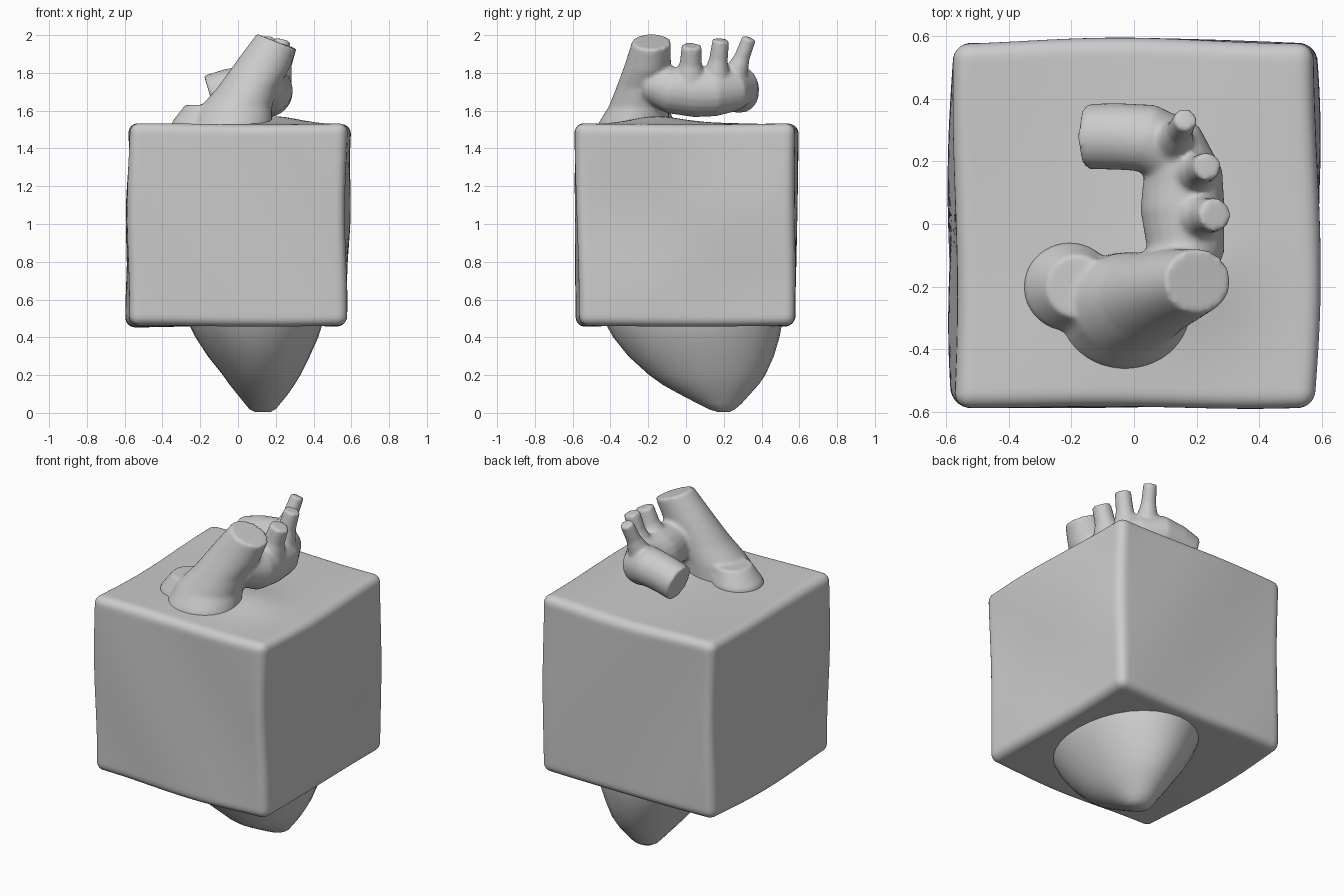
import bpy, bmesh
from math import sin, cos, pi, exp
from mathutils import Vector

if "Cube" in bpy.data.objects:
    bpy.data.objects.remove(bpy.data.objects["Cube"])


def finish(name, bm, angle=0.6):
    bmesh.ops.recalc_face_normals(bm, faces=bm.faces)
    mesh = bpy.data.meshes.new(name)
    bm.to_mesh(mesh)
    bm.free()
    ob = bpy.data.objects.new(name, mesh)
    bpy.context.collection.objects.link(ob)
    bpy.ops.object.select_all(action='DESELECT')
    bpy.context.view_layer.objects.active = ob
    ob.select_set(True)
    bpy.ops.object.shade_smooth_by_angle(angle=angle)
    return ob


def loft(bm, rings):
    """Skin a list of point rings and close both ends."""
    loops = [[bm.verts.new(p) for p in r] for r in rings]
    n = len(loops[0])
    for a, b in zip(loops, loops[1:]):
        for i in range(n):
            j = (i + 1) % n
            bm.faces.new((a[i], a[j], b[j], b[i]))
    bm.faces.new(loops[0][::-1])
    bm.faces.new(loops[-1])


def level(z, x0, x1, y0, y1, tilt=0.0, n=32):
    """Roughly horizontal oval ring filling an x/y range."""
    cx, cy, rx, ry = (x0 + x1) / 2, (y0 + y1) / 2, (x1 - x0) / 2, (y1 - y0) / 2
    return [Vector((cx + rx * cos(t), cy + ry * sin(t), z - tilt * rx * cos(t)))
            for t in (2 * pi * i / n for i in range(n))]


def tube(bm, path, n=20):
    """Round tube along (x, y, z, radius) points."""
    pts = [Vector(p[:3]) for p in path]
    side, rings = Vector((0.3, 0.2, 1)), []
    if abs((pts[1] - pts[0]).normalized().z) > 0.8:
        side = Vector((1, 0, 0))
    for k, p in enumerate(pts):
        d = (pts[min(k + 1, len(pts) - 1)] - pts[max(k - 1, 0)]).normalized()
        side = (side - d * side.dot(d)).normalized()
        other = d.cross(side)
        r = path[k][3]
        rings.append([p + r * (side * cos(2 * pi * i / n) + other * sin(2 * pi * i / n))
                      for i in range(n)])
    loft(bm, rings)


# Soft, slightly uneven block
bm = bmesh.new()
bmesh.ops.create_cube(bm, size=2)
bmesh.ops.subdivide_edges(bm, edges=bm.edges[:], cuts=39, use_grid_fill=True)
half, r = Vector((0.575, 0.575, 0.535)), 0.05
for v in bm.verts:
    p = Vector([half[i] * sin(v.co[i] * pi / 2) for i in range(3)])
    core = Vector([max(-half[i] + r, min(half[i] - r, p[i])) for i in range(3)])
    p = core + (p - core).normalized() * r
    x, y, z = p
    p.x += 0.008 * sin(4 * y + 3 * z) + 0.010 * z + 0.008 * sin(7 * z + 1)*sin(5 * y)
    p.x += 0.012 * x * cos(2.6 * y)
    p.y += 0.016 * y * cos(2.6 * x) + 0.006 * sin(6 * x + 4 * z)
    p.y += 0.012 * z * y / 0.57 if y > 0 else -0.012 * z
    p.z += 0.007 * sin(5 * x + 1) * cos(4 * y)
    if z > 0:
        p.z += 0.035 * exp(-((x - 0.17) ** 2 + (y + 0.15) ** 2) / 0.03)
    v.co = p + Vector((0, 0, 0.995))
finish("block", bm, 1.2)

# Lower heart, tapering to a rounded tip
bm = bmesh.new()
loft(bm, [level(*a) for a in (
    (0.004, 0.09, 0.17, 0.17, 0.23), (0.02, 0.06, 0.20, 0.12, 0.26),
    (0.05, 0.035, 0.225, 0.06, 0.295), (0.10, -0.005, 0.265, -0.035, 0.34),
    (0.15, -0.045, 0.30, -0.125, 0.385), (0.20, -0.08, 0.33, -0.195, 0.42),
    (0.30, -0.16, 0.38, -0.305, 0.465), (0.40, -0.225, 0.425, -0.385, 0.495),
    (0.48, -0.265, 0.45, -0.43, 0.51), (0.56, -0.29, 0.46, -0.46, 0.515))])
finish("lower_heart", bm, 1.2)

# Great vessels: leaning trunk, side lobe, arch and three branches fused together
bm = bmesh.new()
loft(bm, [level(*a) for a in (
    (1.46, -0.28, 0.18, -0.48, -0.10), (1.54, -0.23, 0.18, -0.46, -0.09),
    (1.62, -0.20, 0.18, -0.41, -0.09), (1.72, -0.11, 0.21, -0.37, -0.09),
    (1.84, 0.00, 0.265, -0.325, -0.08, 0.25), (1.965, 0.10, 0.31, -0.285, -0.08, 0.4))])
loft(bm, [level(*a) for a in (
    (1.46, -0.36, -0.06, -0.36, -0.06), (1.54, -0.35, -0.06, -0.34, -0.06),
    (1.63, -0.28, -0.08, -0.30, -0.10))])
tube(bm, [(0.14, -0.20, 1.75, 0.10), (0.165, -0.08, 1.71, 0.125), (0.155, 0.05, 1.70, 0.135),
          (0.155, 0.15, 1.70, 0.13), (0.12, 0.235, 1.71, 0.118), (0.04, 0.275, 1.73, 0.11),
          (-0.05, 0.28, 1.715, 0.107), (-0.15, 0.28, 1.685, 0.105)])
for base, tip in (((0.19, 0.02, 1.74, 0.10), (0.26, 0.03, 1.945, 0.053)),
                  ((0.18, 0.155, 1.74, 0.085), (0.235, 0.185, 1.975, 0.045)),
                  ((0.12, 0.25, 1.76, 0.075), (0.165, 0.335, 1.985, 0.038))):
    mid = tuple(b * 0.45 + t * 0.55 for b, t in zip(base[:3], tip)) + (tip[3] * 1.1,)
    tube(bm, [base, mid, tip])
ob = finish("great_vessels", bm, 0.9)
m = ob.modifiers.new("fuse", 'REMESH')
m.mode, m.voxel_size, m.use_smooth_shade = 'VOXEL', 0.011, True
m = ob.modifiers.new("soften", 'SMOOTH')
m.factor, m.iterations = 0.5, 5
